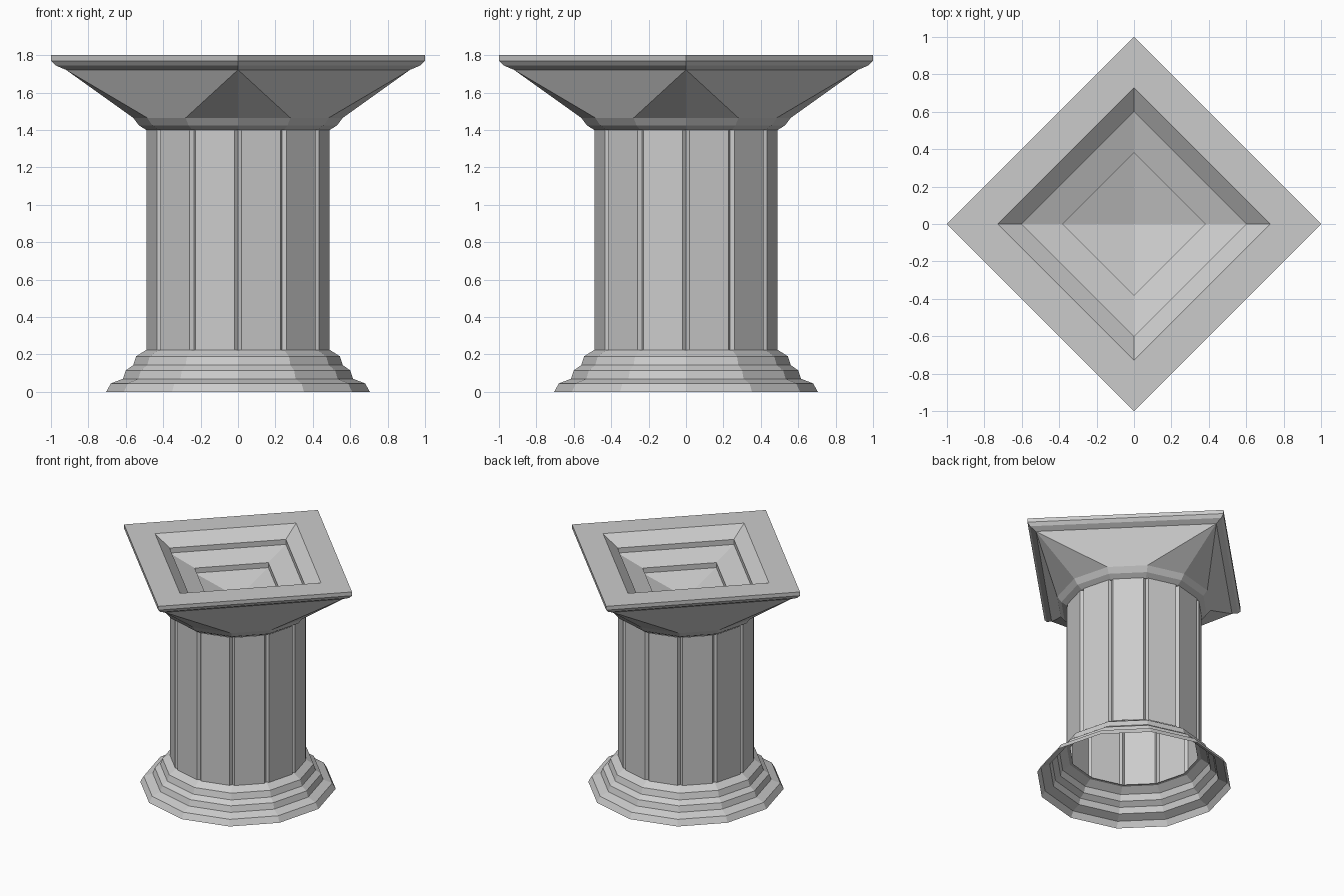
import bpy, bmesh, math

if "Cube" in bpy.data.objects:
    bpy.data.objects.remove(bpy.data.objects["Cube"])

stone = bpy.data.materials.new("grey_stone")
stone.diffuse_color = (0.6, 0.6, 0.6, 1)
stone.use_nodes = True
stone.node_tree.nodes["Principled BSDF"].inputs["Base Color"].default_value = stone.diffuse_color


def ring(radius, z, sides):
    return [(radius * math.cos(math.tau * i / sides),
             radius * math.sin(math.tau * i / sides), z) for i in range(sides)]


def skin(bm, rings):
    """Join successive rings of equal size with quads, outward facing."""
    vr = [[bm.verts.new(p) for p in r] for r in rings]
    for a, b in zip(vr, vr[1:]):
        n = len(a)
        for i in range(n):
            j = (i + 1) % n
            bm.faces.new((a[i], a[j], b[j], b[i]))
    return vr


def finish(bm, name):
    me = bpy.data.meshes.new(name)
    bm.to_mesh(me)
    bm.free()
    me.materials.append(stone)
    ob = bpy.data.objects.new(name, me)
    bpy.context.collection.objects.link(ob)
    return ob


# Stepped twelve-sided base, open underneath
bm = bmesh.new()
base = [(.705, 0), (.68, .045), (.615, .07), (.60, .115), (.56, .143),
        (.545, .19), (.49, .225), (.465, .225)]
skin(bm, [ring(r, z, 12) for r, z in base])
finish(bm, "base")

# Shaft: twelve flat panels with a narrow V groove at each corner
R, half, depth = .494, .0185, .022
section = []
for k in range(12):
    a = math.tau * k / 12
    for radial, side in ((R - half * math.tan(math.radians(15)), -half),
                         (R - depth, 0),
                         (R - half * math.tan(math.radians(15)), half)):
        section.append((radial * math.cos(a) - side * math.sin(a),
                        radial * math.sin(a) + side * math.cos(a)))
bm = bmesh.new()
skin(bm, [[(x, y, z) for x, y in section] for z in (.225, 1.40)])
finish(bm, "shaft")

# Capital: twelve-sided flare blending into a square slab
bm = bmesh.new()
neck = skin(bm, [ring(r, z, 12) for r, z in
                 ((.465, 1.40), (.49, 1.40), (.53, 1.425), (.56, 1.465))])[-1]
slab = skin(bm, [ring(r, z, 4) for r, z in
                 ((.92, 1.722), (.975, 1.745), (1, 1.77), (1, 1.80))])[0]
for k in range(4):
    c, d = slab[k], slab[(k + 1) % 4]
    before, mid, after = (neck[(3 * k + s) % 12] for s in (-1, 0, 1))
    bm.faces.new((before, mid, c))
    bm.faces.new((mid, after, c))
    bm.faces.new((after, neck[(3 * k + 2) % 12], d, c))
finish(bm, "capital")

# Square stepped basin sunk into the top
bm = bmesh.new()
basin = [(1, 1.80), (.728, 1.80), (.60, 1.72), (.60, 1.68),
         (.38, 1.62), (.38, 1.58)]
inner = skin(bm, [ring(r, z, 4) for r, z in basin])[-1]
apex = bm.verts.new((0, 0, 1.49))
for i in range(4):
    bm.faces.new((inner[i], inner[(i + 1) % 4], apex))
finish(bm, "basin")
